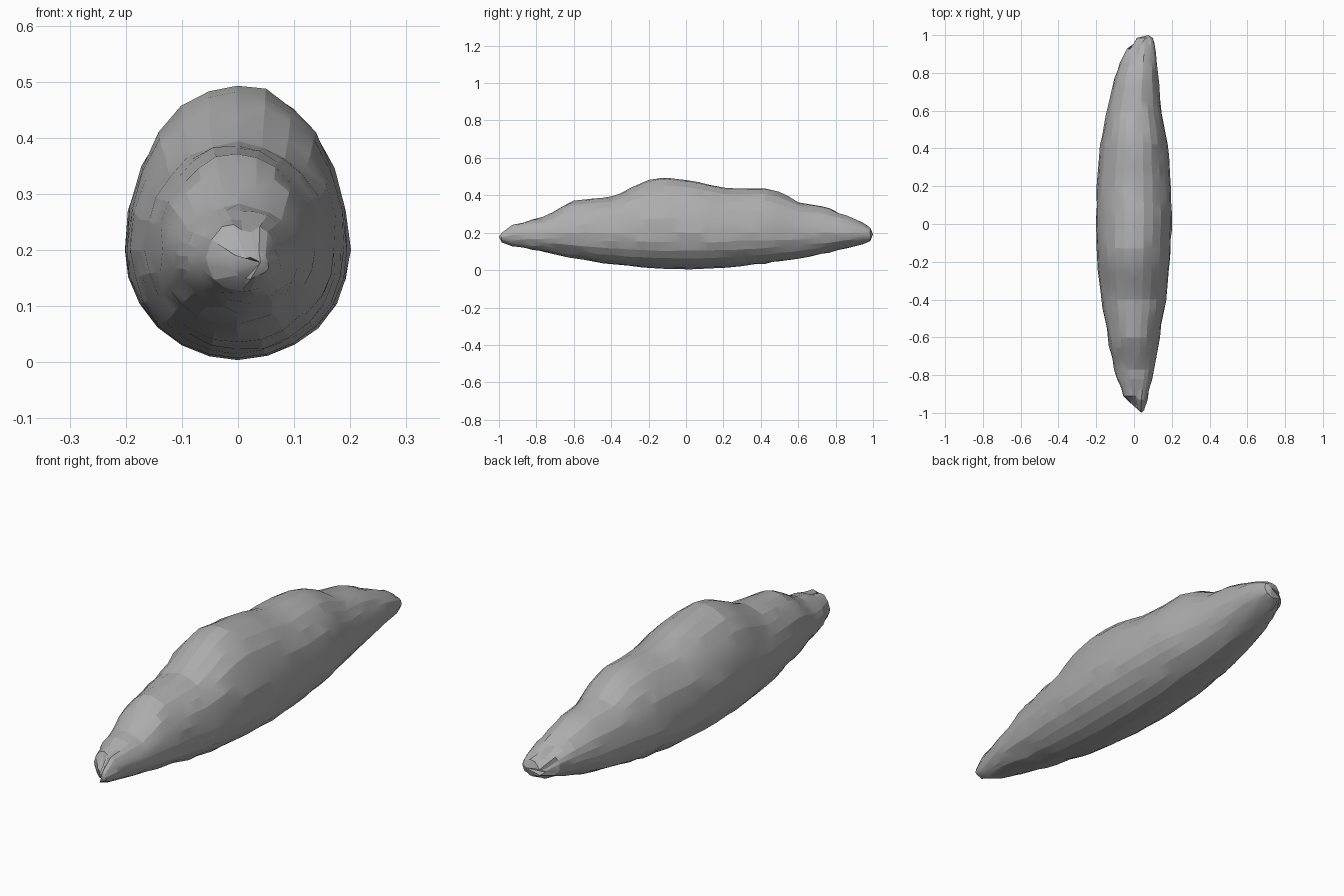
import bpy, bmesh, math, random

if "Cube" in bpy.data.objects:
    bpy.data.objects.remove(bpy.data.objects["Cube"])
random.seed(4)

# Silhouette stations: y, left x, right x, bottom z, top z
STATIONS = [
    (-0.985, -0.01, 0.055, 0.15, 0.205),
    (-0.93, -0.055, 0.07, 0.125, 0.25),
    (-0.77, -0.105, 0.11, 0.10, 0.28),
    (-0.60, -0.14, 0.135, 0.065, 0.37),
    (-0.40, -0.172, 0.17, 0.03, 0.392),
    (-0.20, -0.195, 0.19, 0.012, 0.48),
    (-0.13, -0.198, 0.195, 0.008, 0.495),
    (0.02, -0.20, 0.20, 0.004, 0.48),
    (0.22, -0.198, 0.195, 0.013, 0.438),
    (0.42, -0.178, 0.18, 0.035, 0.438),
    (0.50, -0.162, 0.165, 0.047, 0.418),
    (0.60, -0.142, 0.145, 0.062, 0.365),
    (0.72, -0.115, 0.133, 0.085, 0.345),
    (0.86, -0.075, 0.122, 0.118, 0.295),
    (0.95, -0.04, 0.112, 0.14, 0.25),
    (0.985, 0.0, 0.10, 0.158, 0.225),
]
SIDES = 24


def between(a, b, t):
    t = t * 0.5 + 0.5 * (t * t * (3 - 2 * t))   # gently eased, keeps the humps
    return [p + (q - p) * t for p, q in zip(a, b)]


def ring(bm, y, left, right, low, high):
    """Egg-shaped section, widest about 0.2 above the ground."""
    cx, half = (left + right) / 2, (right - left) / 2
    belt = min(0.2, low + (high - low) * 0.5)
    verts = []
    end = max(0, abs(y) - 0.8) / 0.2
    for i in range(SIDES):
        a = math.tau * i / SIDES
        c, s = math.cos(a), math.sin(a)
        x = cx + half * c
        z = belt + s * ((high - belt) if s > 0 else (belt - low))
        wob = random.uniform(-0.003, 0.003)
        x += wob * c
        z += wob * s * (0.2 if low < 0.02 and s < 0 else 1)
        # split tips: a cleft on top, with the left lobe shorter
        if s > 0 and abs(x - 0.015) < 0.02:
            z -= 0.022 * end
        dy = -0.03 * end * math.copysign(1, y) if x < 0.015 else 0
        verts.append(bm.verts.new((x, y + dy, max(z, 0))))
    return verts


def build_body():
    bm = bmesh.new()
    rings = []
    for k in range(len(STATIONS) - 1):
        a, b = STATIONS[k], STATIONS[k + 1]
        steps = max(1, round((b[0] - a[0]) / 0.05))
        for j in range(steps):
            row = between(a[1:], b[1:], j / steps)
            rings.append(ring(bm, a[0] + (b[0] - a[0]) * j / steps, *row))
    rings.append(ring(bm, *STATIONS[-1]))
    for r, q in zip(rings, rings[1:]):
        for i in range(SIDES):
            n = (i + 1) % SIDES
            bm.faces.new((r[i], r[n], q[n], q[i]))
    # pointed ends
    for r, tip in ((rings[0], (0.04, -1.0, 0.178)), (rings[-1], (0.075, 1.0, 0.192))):
        v = bm.verts.new(tip)
        for i in range(SIDES):
            bm.faces.new((r[i], r[(i + 1) % SIDES], v))
    bmesh.ops.recalc_face_normals(bm, faces=bm.faces)
    mesh = bpy.data.meshes.new("boulder_body")
    bm.to_mesh(mesh)
    bm.free()
    obj = bpy.data.objects.new("boulder_body", mesh)
    bpy.context.collection.objects.link(obj)
    return obj


body = build_body()
grey = bpy.data.materials.new("stone grey")
grey.diffuse_color = (0.42, 0.42, 0.42, 1)
grey.use_nodes = True
grey.node_tree.nodes["Principled BSDF"].inputs["Base Color"].default_value = grey.diffuse_color
body.data.materials.append(grey)

# Irregular facets, as on worn rock
facets = body.modifiers.new("facets", 'DECIMATE')
facets.ratio = 0.7
bpy.context.view_layer.objects.active = body
body.select_set(True)
bpy.ops.object.shade_smooth_by_angle(angle=math.radians(12))
